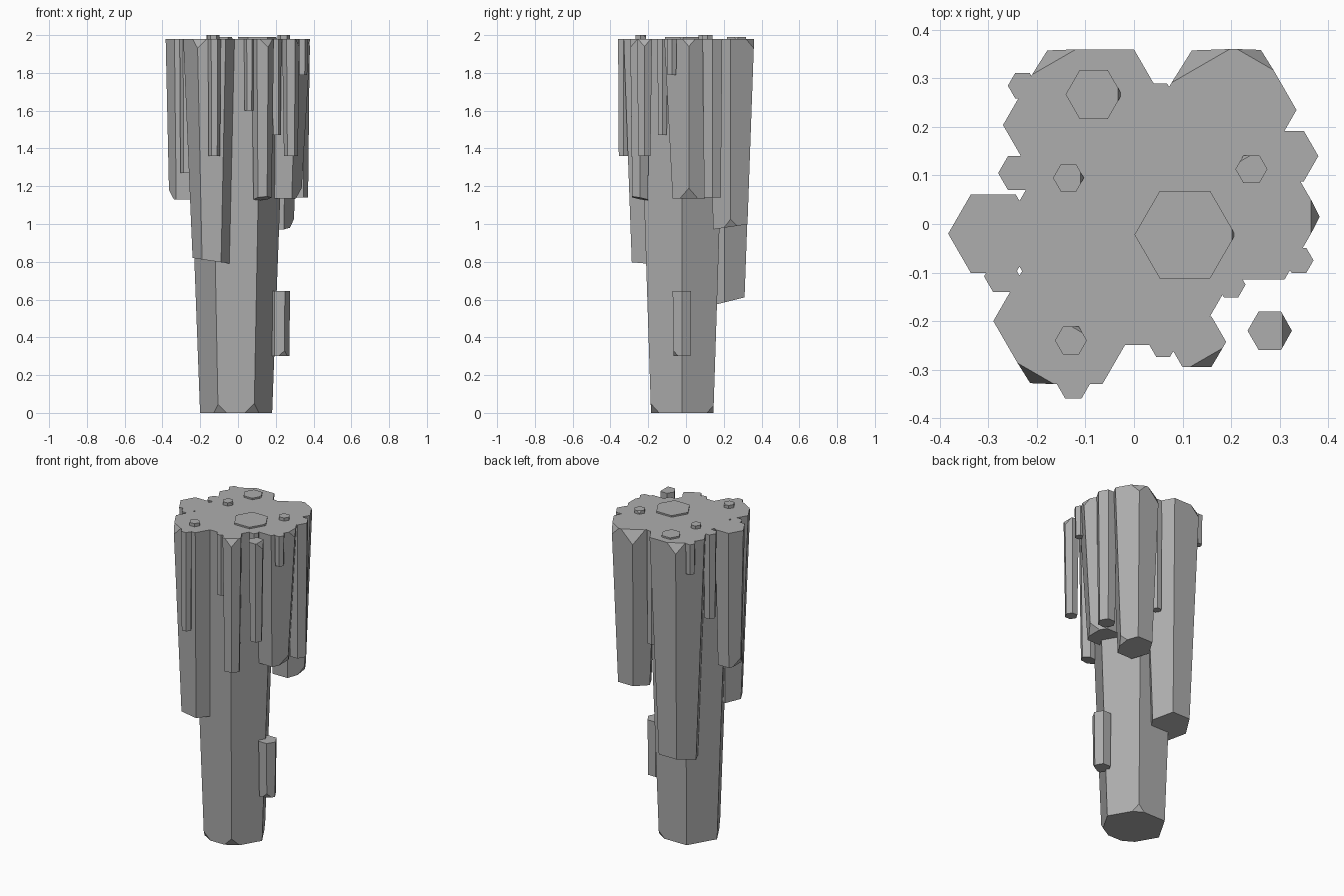
import bpy, bmesh
from math import cos, sin, radians
from mathutils import Vector

cube = bpy.data.objects.get("Cube")
if cube:
    bpy.data.objects.remove(cube)

stone = bpy.data.materials.new("grey_stone")
stone.use_nodes = True
colour = (0.42, 0.42, 0.42, 1)
stone.diffuse_color = colour
bsdf = stone.node_tree.nodes["Principled BSDF"]
bsdf.inputs["Base Color"].default_value = colour
bsdf.inputs["Roughness"].default_value = 0.9

TOP = 1.98


def column(name, x, y, r, bottom, taper=0.85, top=TOP, tilt=(0, 0), chips=()):
    """Tapered hexagonal prism; chips are (end, corner, size), corner 0 faces +x."""
    bm = bmesh.new()
    rings = {}
    for end, radius, z in (("low", r * taper, bottom), ("high", r, top)):
        ring = []
        for k in range(6):
            dx, dy = radius * cos(radians(60 * k)), radius * sin(radians(60 * k))
            slope = dx * tilt[0] + dy * tilt[1] if end == "low" else 0
            ring.append(bm.verts.new((x + dx, y + dy, z + slope)))
        rings[end] = ring
    low, high = rings["low"], rings["high"]
    bm.faces.new(low[::-1])
    bm.faces.new(high)
    for k in range(6):
        n = (k + 1) % 6
        bm.faces.new((low[k], low[n], high[n], high[k]))
    # Break off corners with planes across the three meeting edges
    cuts = []
    for end, k, size in chips:
        v = rings[end][k]
        pts = [v.co.lerp(e.other_vert(v).co, min(0.9, size / e.calc_length()))
               for e in v.link_edges]
        normal = (pts[1] - pts[0]).cross(pts[2] - pts[0])
        if normal.dot(v.co - pts[0]) < 0:
            normal.negate()
        cuts.append((pts[0].copy(), normal))
    for co, normal in cuts:
        bmesh.ops.bisect_plane(bm, geom=bm.verts[:] + bm.edges[:] + bm.faces[:],
                               plane_co=co, plane_no=normal, clear_outer=True)
        bmesh.ops.holes_fill(bm, edges=[e for e in bm.edges if e.is_boundary])
    bmesh.ops.recalc_face_normals(bm, faces=bm.faces[:])
    mesh = bpy.data.meshes.new(name)
    bm.to_mesh(mesh)
    bm.free()
    mesh.materials.append(stone)
    bpy.context.collection.objects.link(bpy.data.objects.new(name, mesh))


# Central column reaching the ground
column("main_column", -0.01, -0.02, 0.265, 0, 0.72,
       chips=[("low", 5, 0.05), ("low", 4, 0.045), ("low", 1, 0.04)])

# Large columns around it
column("back_right_column", -0.09, 0.204, 0.18, 0.585, 0.68, tilt=(0, 0.25),
       chips=[("high", 2, 0.06)])
column("back_left_column", 0.19, 0.235, 0.145, 0.985, 0.72, tilt=(0, 0.15),
       chips=[("high", 1, 0.05), ("high", 2, 0.08), ("low", 0, 0.04)])
column("front_right_column", -0.14, -0.2, 0.15, 0.805, 0.67, tilt=(-0.15, 0),
       chips=[("high", 4, 0.05)])
column("left_column", 0.235, 0.015, 0.15, 1.135, 0.66,
       chips=[("high", 0, 0.04), ("low", 0, 0.055)])
column("right_column", -0.29, -0.02, 0.093, 1.13, 0.8,
       chips=[("low", 3, 0.05)])

# Medium columns
column("front_left_column", 0.13, -0.243, 0.06, 1.135, 0.8, tilt=(0.1, -0.2),
       chips=[("high", 5, 0.045)])
column("left_rear_column", 0.32, 0.14, 0.06, 1.14)
column("left_front_column", 0.28, -0.22, 0.046, 1.36, 0.8, chips=[("high", 0, 0.04)])
column("right_rear_column", -0.24, 0.105, 0.04, 1.45)

# Thin columns filling the rim
thin = [("front", -0.125, -0.33, 0.034, 1.36), ("front_gap", 0.06, -0.25, 0.028, 1.6),
        ("right", -0.272, -0.108, 0.037, 1.27), ("back_corner", -0.23, 0.285, 0.03, 1.79),
        ("back_gap", 0.052, 0.262, 0.032, 1.27), ("left", 0.34, -0.075, 0.03, 1.79),
        ("left_gap", 0.2, -0.125, 0.03, 1.47)]
for side, x, y, r, bottom in thin:
    column(side + "_thin_column", x, y, r, bottom, 0.88)

# Short block stuck to the side of the main column
column("side_block", 0.22, -0.022, 0.056, 0.3, 0.92, top=0.645, chips=[("low", 5, 0.03)])

# Low caps on the flat top
caps = [("large", 0.105, -0.022, 0.104, 1.99, 0), ("medium", -0.083, 0.267, 0.058, 1.99, 0),
        ("small_right", -0.135, 0.095, 0.032, 2.0, 0), ("small_left", 0.242, 0.113, 0.033, 2.0, 2),
        ("small_front", -0.13, -0.24, 0.033, 2.0, 1)]
for size, x, y, r, top, corner in caps:
    column(size + "_cap", x, y, r, 1.9, 0.95, top=top, chips=[("high", corner, 0.015)])
